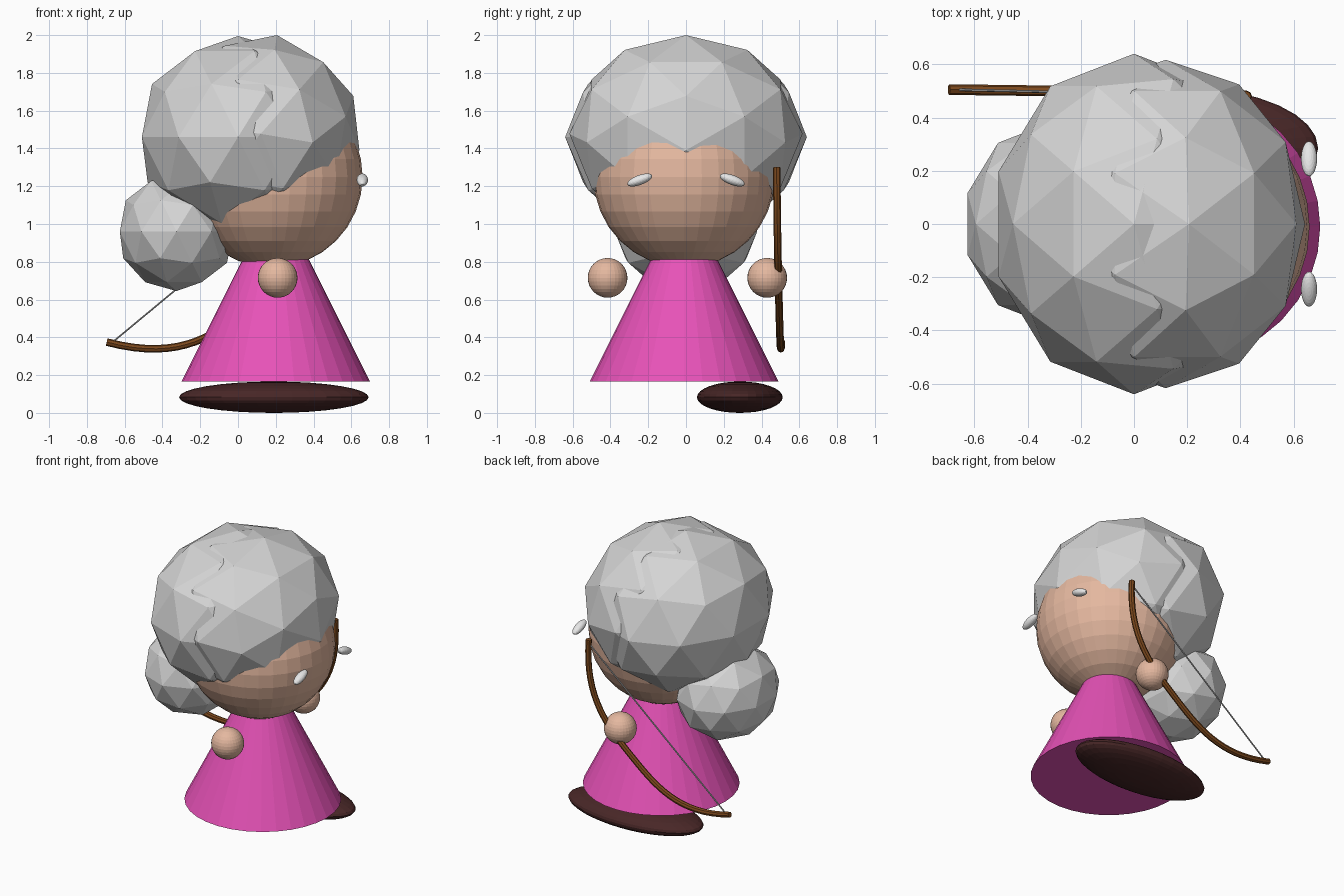
import bpy, math
from mathutils import Vector

if "Cube" in bpy.data.objects:
    bpy.data.objects.remove(bpy.data.objects["Cube"])


def material(name, color):
    m = bpy.data.materials.new(name)
    m.diffuse_color = (*color, 1)
    m.use_nodes = True
    m.node_tree.nodes["Principled BSDF"].inputs["Base Color"].default_value = m.diffuse_color
    return m


SKIN = material("skin", (0.78, 0.48, 0.35))
GREY = material("grey_hair", (0.66, 0.66, 0.66))
PINK = material("pink_cloth", (0.80, 0.085, 0.48))
SHOE = material("dark_leather", (0.065, 0.02, 0.02))
WOOD = material("brown_wood", (0.20, 0.065, 0.012))
WHITE = material("eye_white", (0.8, 0.8, 0.8))
CORD = material("grey_cord", (0.45, 0.45, 0.45))


def finish(name, mat, scale=(1, 1, 1), rot=(0, 0, 0)):
    o = bpy.context.object
    o.name = name
    o.scale = scale
    o.rotation_euler = [math.radians(a) for a in rot]
    o.data.materials.append(mat)
    return o


def ball(name, mat, loc, radii, rot=(0, 0, 0), seg=32, rings=16):
    bpy.ops.mesh.primitive_uv_sphere_add(segments=seg, ring_count=rings, radius=1, location=loc)
    return finish(name, mat, radii, rot)


def puff(name, loc, radii, rot=(0, 0, 0)):
    bpy.ops.mesh.primitive_ico_sphere_add(subdivisions=2, radius=1, location=loc)
    return finish(name, GREY, radii, rot)


def tube(name, mat, points, radius, sides):
    cu = bpy.data.curves.new(name, 'CURVE')
    cu.dimensions = '3D'
    cu.bevel_depth = radius
    cu.bevel_resolution = sides
    cu.use_fill_caps = True
    sp = cu.splines.new('POLY')
    sp.points.add(len(points) - 1)
    for p, co in zip(sp.points, points):
        p.co = (*co, 1)
    cu.materials.append(mat)
    o = bpy.data.objects.new(name, cu)
    bpy.context.collection.objects.link(o)
    # turn the curve into a mesh part
    bpy.ops.object.select_all(action='DESELECT')
    o.select_set(True)
    bpy.context.view_layer.objects.active = o
    bpy.ops.object.convert(target='MESH')
    bpy.ops.object.shade_smooth_by_angle()


# Dress: a plain closed cone, its tip hidden in the head
bpy.ops.mesh.primitive_cone_add(vertices=32, radius1=0.5, radius2=0, depth=1.0,
                                location=(0.2, -0.01, 0.665))
finish("dress", PINK)

# Head and hands
ball("head", SKIN, (0.18, -0.01, 1.25), (0.48, 0.48, 0.48))
for side, y in (("right", -0.415), ("left", 0.43)):
    ball(side + "_hand", SKIN, (0.21, y, 0.715), (0.105, 0.105, 0.105))

# Slanted eyes on the face
for side, s in (("right", -1), ("left", 1)):
    ball(side + "_eye", WHITE, (0.658, 0.245 * s, 1.233), (0.03, 0.07, 0.026),
         (-20 * s, 0, 0), 24, 12)

# Hair: two overlapping faceted puffs and a bun at the back
puff("back_hair", (0, 0, 1.46), (0.535, 0.64, 0.535))
puff("front_hair", (0.12, 0, 1.477), (0.53, 0.617, 0.53), (0, 67.7, 0))
puff("hair_bun", (-0.326, 0, 0.96), (0.315, 0.377, 0.315))

# Single wide shoe
ball("shoe", SHOE, (0.19, 0.285, 0.083), (0.502, 0.227, 0.083))

# Bow: curved stave between two tips, bulging forward and down, with its string
low, high = Vector((-0.695, 0.505, 0.375)), Vector((0.42, 0.48, 1.3))
chord = high - low
bulge = Vector((chord.z, 0, -chord.x)).normalized()
stave = []
for i in range(33):
    u = i / 16 - 1
    stave.append(low + chord * (u + 1) / 2 + bulge * 0.34 * (1 - abs(u) ** 3))
tube("bow_stave", WOOD, stave, 0.02, 2)
ends = [low + chord * t + bulge * 0.02 for t in (0.02, 0.98)]
tube("bow_string", CORD, ends, 0.005, 1)
